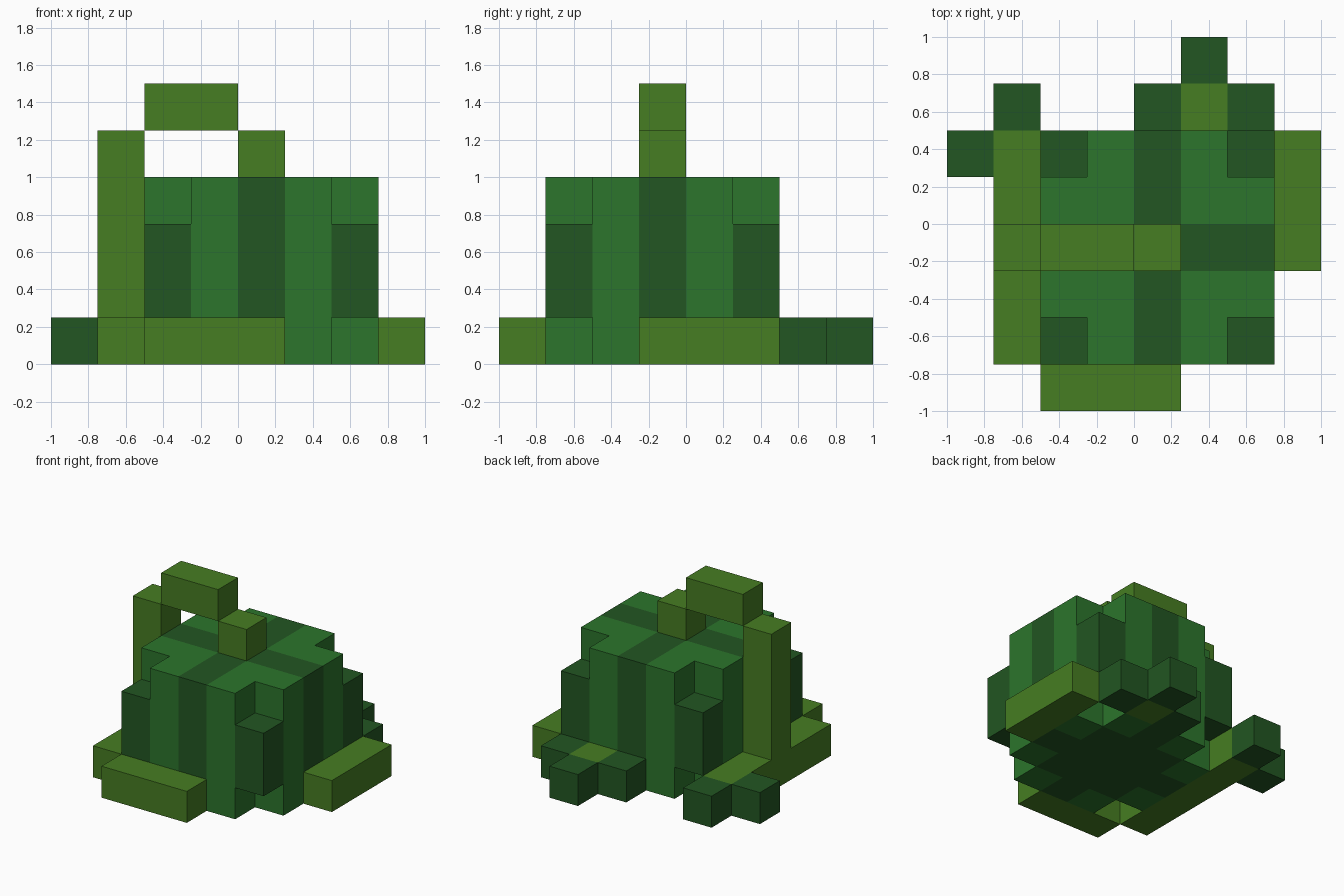
import bpy
import bmesh

if "Cube" in bpy.data.objects:
    bpy.data.objects.remove(bpy.data.objects["Cube"], do_unlink=True)

U = 0.25  # block size


def material(name, rgb):
    m = bpy.data.materials.new(name)
    m.use_nodes = True
    m.diffuse_color = (*rgb, 1)
    bsdf = next(n for n in m.node_tree.nodes if n.type == 'BSDF_PRINCIPLED')
    bsdf.inputs["Base Color"].default_value = (*rgb, 1)
    bsdf.inputs["Roughness"].default_value = 0.9
    return m


rind = material("rind_green", (0.025, 0.178, 0.025))
dark = material("dark_green", (0.016, 0.093, 0.016))
olive = material("vine_olive", (0.061, 0.205, 0.016))


def finish(name, bm, mats):
    mesh = bpy.data.meshes.new(name)
    bm.to_mesh(mesh)
    bm.free()
    for m in mats:
        mesh.materials.append(m)
    ob = bpy.data.objects.new(name, mesh)
    bpy.context.collection.objects.link(ob)
    return ob


def box(name, mat, lo, hi):
    """Block between two corners, given in block units."""
    bm = bmesh.new()
    bmesh.ops.create_cube(bm, size=1)
    for v in bm.verts:
        v.co = [U * (h if c > 0 else l) for c, l, h in zip(v.co, lo, hi)]
    return finish(name, bm, [mat])


# Fruit body: 5 x 5 blocks without corners, four blocks tall
cells = {(i, j) for i in range(-2, 3) for j in range(-3, 2)
         if not (abs(i) == 2 and abs(j + 1) == 2)}
bm = bmesh.new()


def quad(points):
    bm.faces.new([bm.verts.new([c * U for c in p]) for p in points])


for i, j in cells:
    ring = [(i, j), (i + 1, j), (i + 1, j + 1), (i, j + 1)]
    quad([(x, y, 4) for x, y in ring])
    quad([(x, y, 0) for x, y in reversed(ring)])
    for k, (di, dj) in enumerate([(0, -1), (1, 0), (0, 1), (-1, 0)]):
        if (i + di, j + dj) not in cells:
            a, b = ring[k], ring[(k + 1) % 4]
            quad([(*a, 0), (*b, 0), (*b, 4), (*a, 4)])
bmesh.ops.remove_doubles(bm, verts=bm.verts, dist=0.001)
bmesh.ops.recalc_face_normals(bm, faces=bm.faces)

# Dark stripes through the middle, plus a dark patch underneath
for f in bm.faces:
    c = f.calc_center_median()
    dx, dy = abs(c.x - 0.125), abs(c.y + 0.125)
    stripe = min(dx, dy) < 0.1
    patch = c.z < 0.01 and max(dx, dy) < 0.3
    f.material_index = int(stripe or patch)
finish("fruit_body", bm, [rind, dark])

# Dark corner ribs
for side, i in (("right", -2), ("left", 2)):
    for end, j in (("front", -3), ("back", 1)):
        box(f"{end}_{side}_rib", dark, (i, j, 1), (i + 1, j + 1, 3))

# Stem arching over to the ground
box("stem_base", olive, (0, -1, 4), (1, 0, 5))
box("stem_arch", olive, (-2, -1, 5), (0, 0, 6))
box("stem_drop", olive, (-3, -1, 1), (-2, 0, 5))

# Vines around the foot
box("right_vine", olive, (-3, -3, 0), (-2, 2, 1))
box("front_vine", olive, (-2, -4, 0), (1, -3, 1))
box("left_vine", olive, (3, -1, 0), (4, 2, 1))
box("back_vine", olive, (1, 2, 0), (2, 3, 1))

# Leaves at the vine tips
for n, (i, j) in enumerate([(0, 2), (2, 2), (1, 3), (-3, 2), (-4, 1)], 1):
    box(f"leaf_{n}", dark, (i, j, 0), (i + 1, j + 1, 1))
